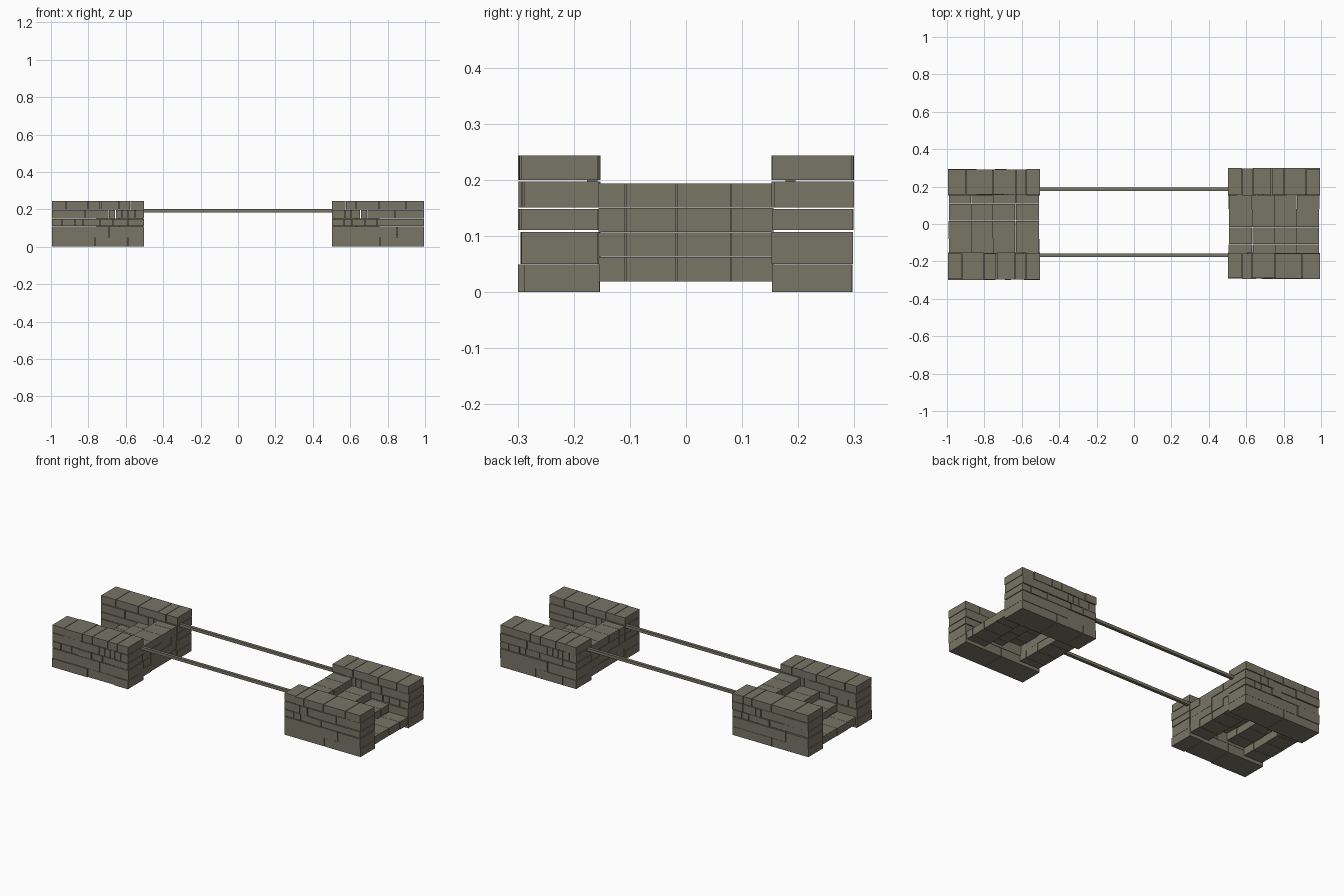
import bpy, bmesh, random
from mathutils import Matrix, Vector

if "Cube" in bpy.data.objects:
    bpy.data.objects.remove(bpy.data.objects["Cube"])

random.seed(4)

stone = bpy.data.materials.new("grey_stone")
stone.diffuse_color = (0.188, 0.177, 0.133, 1)
stone.use_nodes = True
stone.node_tree.nodes["Principled BSDF"].inputs["Base Color"].default_value = stone.diffuse_color


def add_box(bm, x0, x1, y0, y1, z0, z1):
    size = Vector((x1 - x0, y1 - y0, z1 - z0))
    mid = Vector((x0 + x1, y0 + y1, z0 + z1)) / 2
    bmesh.ops.create_cube(bm, size=1, matrix=Matrix.Translation(mid) @ Matrix.Diagonal((*size, 1)))


def finish(bm, name, turn=False):
    if turn:
        bmesh.ops.transform(bm, matrix=Matrix.Diagonal((-1, -1, 1, 1)), verts=bm.verts)
    mesh = bpy.data.meshes.new(name)
    bm.to_mesh(mesh)
    bm.free()
    mesh.materials.append(stone)
    bpy.context.collection.objects.link(bpy.data.objects.new(name, mesh))


GAP = 0.0015
COURSES = [(0, .049), (.05, .107), (.111, .148), (.151, .197), (.2, .244)]
# vertical joints of each course, bottom to top
FRONT_SEAMS = [[.76], [.85], [.565, .61, .68, .745], [.57, .605, .655, .69, .84],
               [.575, .63, .755, .9]]
BACK_SEAMS = [[.59, .765], [.69], [.59, .67, .74, .83, .87, .94],
              [.55, .59, .62, .655, .69, .82], [.575, .635, .735, .8, .92]]
STEP_X = [(.87, .99), (.755, .87), (.635, .755), (.508, .632)]
STEP_Z = [(.019, .063), (.064, .106), (.107, .15), (.151, .194)]
STEP_Y = [-.157, -.108, -.017, .08, .157]


# stone wall on one side of the stair
def wall(name, side, seams, turn):
    bm = bmesh.new()
    for (z0, z1), row in zip(COURSES, seams):
        xs = [.502] + row + [.997]
        for a, b in zip(xs, xs[1:]):
            inner = .155 + random.uniform(-.003, .003)
            outer = (.297 if side > 0 else .291) + random.uniform(-.003, .003)
            y0, y1 = sorted((side * inner, side * outer))
            add_box(bm, a + GAP, b - GAP, y0, y1, z0, z1)
    finish(bm, name, turn)


# row of stone blocks across the stair
def block_row(bm, xr, zr):
    for a, b in zip(STEP_Y, STEP_Y[1:]):
        j = random.uniform(-.002, .002)
        add_box(bm, xr[0] + j, xr[1] + j, a + GAP / 2, b - GAP / 2, *zr)


# two stair abutments, the second turned half round
for label, turn in (("right", False), ("left", True)):
    wall(label + "_front_wall" if not turn else label + "_back_wall", -1, FRONT_SEAMS, turn)
    wall(label + "_back_wall" if not turn else label + "_front_wall", 1, BACK_SEAMS, turn)
    # floating steps
    bm = bmesh.new()
    for xr, zr in zip(STEP_X[:3], STEP_Z[:3]):
        block_row(bm, xr, zr)
    finish(bm, label + "_steps", turn)
    # full height pier under the top step
    bm = bmesh.new()
    for zr in STEP_Z:
        block_row(bm, STEP_X[3], zr)
    finish(bm, label + "_pier", turn)

# thin rails across the gap
for name, y in (("front_rail", -.167), ("back_rail", .186)):
    bm = bmesh.new()
    add_box(bm, -.505, .505, y - .009, y + .009, .184, .201)
    finish(bm, name)
